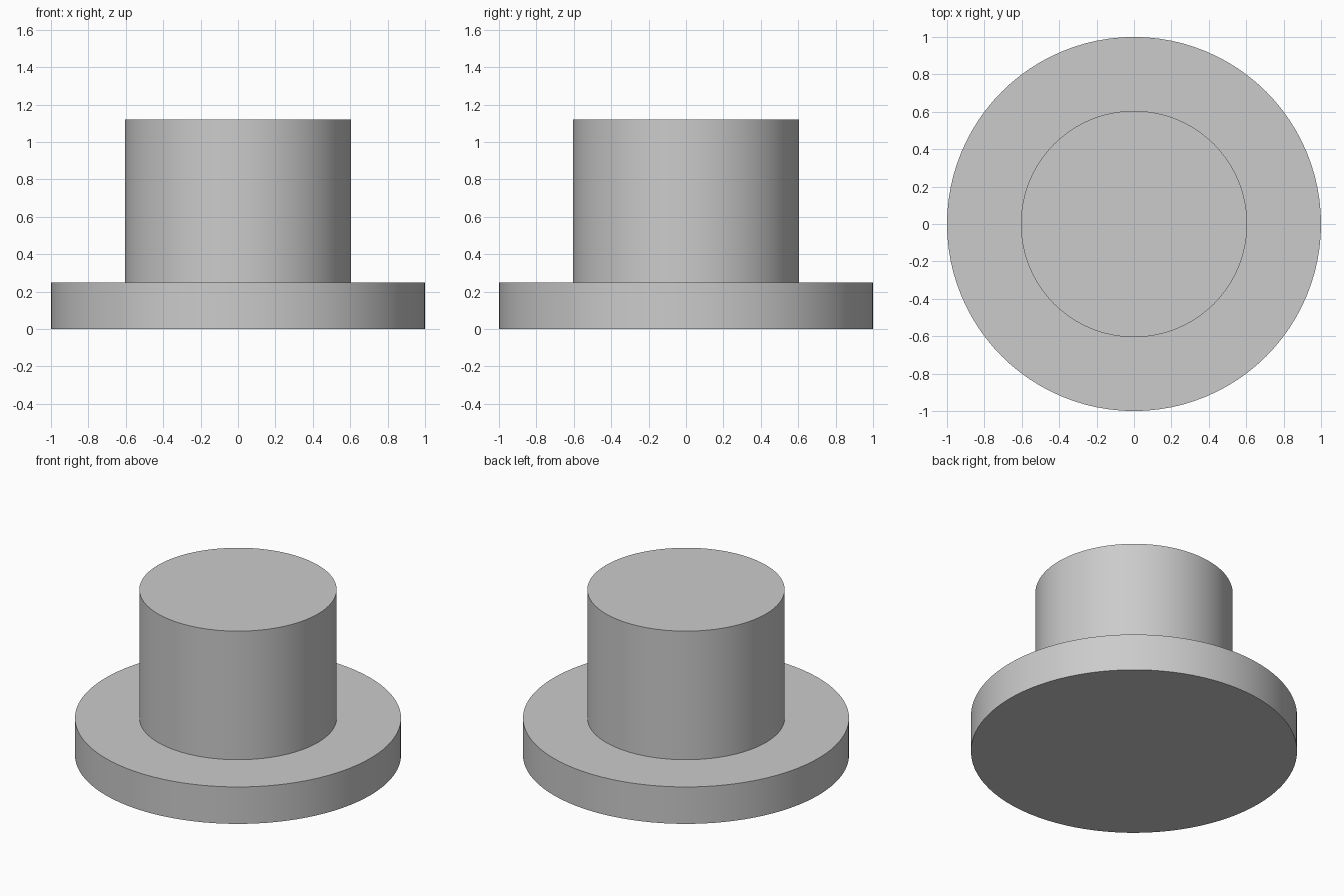
import bpy, bmesh, math

cube = bpy.data.objects.get("Cube")
if cube:
    bpy.data.objects.remove(cube, do_unlink=True)

# One plain grey
grey = bpy.data.materials.new("light_grey")
grey.use_nodes = True
colour = (0.6, 0.6, 0.6, 1)
grey.diffuse_color = colour
grey.node_tree.nodes["Principled BSDF"].inputs["Base Color"].default_value = colour

SEGMENTS = 96
FLANGE_RADIUS, FLANGE_TOP = 1.0, 0.25
BOSS_RADIUS, BOSS_TOP = 0.605, 1.12


def lathe(name, profile):
    """Revolve (radius, height) points into a solid with flat end caps."""
    bm = bmesh.new()
    rings = []
    for r, z in profile:
        angles = [math.tau * i / SEGMENTS for i in range(SEGMENTS)]
        rings.append([bm.verts.new((r * math.cos(a), r * math.sin(a), z)) for a in angles])
    for low, high in zip(rings, rings[1:]):
        for i in range(SEGMENTS):
            j = (i + 1) % SEGMENTS
            bm.faces.new((low[i], low[j], high[j], high[i]))
    bm.faces.new(rings[0][::-1])
    bm.faces.new(rings[-1])
    mesh = bpy.data.meshes.new(name)
    bm.to_mesh(mesh)
    bm.free()
    mesh.materials.append(grey)
    obj = bpy.data.objects.new(name, mesh)
    bpy.context.collection.objects.link(obj)
    return obj


# Wide round flange with a narrower cylinder rising from it, as one solid
plug = lathe("flanged_plug", [
    (FLANGE_RADIUS, 0),
    (FLANGE_RADIUS, FLANGE_TOP),
    (BOSS_RADIUS, FLANGE_TOP),
    (BOSS_RADIUS, BOSS_TOP),
])

# Smooth round walls, sharp rims
bpy.ops.object.select_all(action="DESELECT")
plug.select_set(True)
bpy.context.view_layer.objects.active = plug
bpy.ops.object.shade_smooth_by_angle(angle=math.radians(30))
